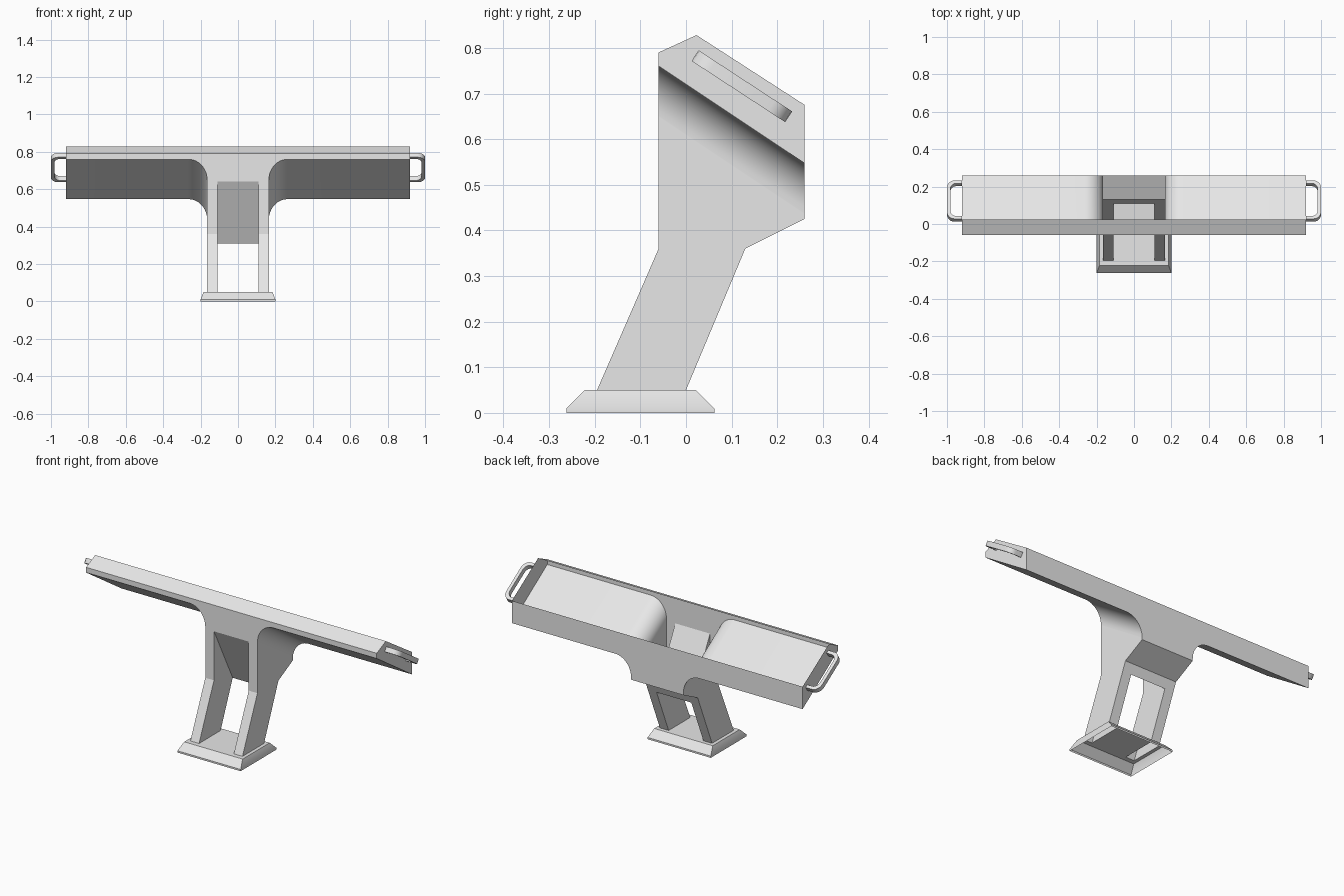
import bpy, bmesh
from math import sin, cos, pi
from mathutils import Vector

cube = bpy.data.objects.get("Cube")
if cube:
    bpy.data.objects.remove(cube, do_unlink=True)

grey = bpy.data.materials.new("light_grey")
grey.use_nodes = True
grey.diffuse_color = (0.8, 0.8, 0.8, 1)
grey.node_tree.nodes["Principled BSDF"].inputs["Base Color"].default_value = (0.8, 0.8, 0.8, 1)


def build(name, panels, outward=None):
    """Join flat panels (lists of corner points) into one object."""
    bm = bmesh.new()
    for pts in panels:
        bm.faces.new([bm.verts.new(p) for p in pts])
    bmesh.ops.remove_doubles(bm, verts=bm.verts, dist=0.0005)
    bmesh.ops.recalc_face_normals(bm, faces=bm.faces)
    bm.faces.ensure_lookup_table()
    # The first panel tells which way is out
    if outward and bm.faces[0].normal.dot(Vector(outward)) < 0:
        bmesh.ops.reverse_faces(bm, faces=bm.faces)
    mesh = bpy.data.meshes.new(name)
    bm.to_mesh(mesh)
    bm.free()
    mesh.materials.append(grey)
    obj = bpy.data.objects.new(name, mesh)
    bpy.context.collection.objects.link(obj)
    bpy.ops.object.select_all(action='DESELECT')
    obj.select_set(True)
    bpy.context.view_layer.objects.active = obj
    bpy.ops.object.shade_smooth_by_angle(angle=0.6)
    return obj


def flip(pts):
    return [(-x, y, z) for x, y, z in pts]


def at_x(x, profile):
    return [(x, y, z) for y, z in profile]


# Main dimensions
END, NECK, SLOT = 0.92, 0.165, 0.11
FRONT, BACK = -0.06, 0.26
R_X, DROP, STEPS = 0.1, 0.11, 12
LOW_F, LOW_B = 0.76, 0.547
TOP_F, RIDGE, TOP_B = (FRONT, 0.79), (0.023, 0.828), (BACK, 0.675)
KNEE_F, KNEE_B, CHIN = (FRONT, 0.36), (0.13, 0.36), (BACK, 0.425)
FOOT_F, FOOT_B = (-0.195, 0.05), (0.0, 0.05)
SLOT_TOP, SLOT_BACK = (FRONT, 0.64), (0.109, 0.31)


def underside(y, low):
    """Half outline from the neck, round the fillet, to the tray end."""
    arc = [pi / 2 * i / STEPS for i in range(STEPS + 1)]
    pts = [(NECK + R_X * (1 - cos(a)), y, low - DROP * (1 - sin(a))) for a in arc]
    return pts + [(END, y, low)]


front_edge, back_edge = underside(FRONT, LOW_F), underside(BACK, LOW_B)

# Open tray: front wall with slot, back wall, lip, ends and curved underside
half = [(SLOT, *SLOT_TOP), (SLOT, *KNEE_F), (NECK, *KNEE_F)] + front_edge + [(END, *TOP_F)]
front_wall = half + flip(half[::-1])
half = [(NECK, *CHIN)] + back_edge + [(END, *TOP_B)]
back_wall = half + flip(half[::-1])
lip = [(-END, *TOP_F), (END, *TOP_F), (END, *RIDGE), (-END, *RIDGE)]
tray = [front_wall, back_wall, lip]
end_wall = at_x(END, [(FRONT, LOW_F), TOP_F, RIDGE, TOP_B, (BACK, LOW_B)])
strips = [[front_edge[i], front_edge[i + 1], back_edge[i + 1], back_edge[i]]
          for i in range(len(front_edge) - 1)]
for panel in [end_wall] + strips:
    tray += [panel, flip(panel)]
build("tray", tray, (0, -1, 0))

# Hollow pedestal: two leaning legs round a slot closed by a sloping plate
side = at_x(NECK, [(FRONT, LOW_F - DROP), KNEE_F, FOOT_F, FOOT_B, KNEE_B, CHIN,
                   (BACK, LOW_B - DROP)])
inner = at_x(SLOT, [SLOT_TOP, KNEE_F, FOOT_F, FOOT_B, SLOT_BACK])
leg_front = [(SLOT, *KNEE_F), (NECK, *KNEE_F), (NECK, *FOOT_F), (SLOT, *FOOT_F)]
half = [(SLOT, *SLOT_BACK), (SLOT, *FOOT_B), (NECK, *FOOT_B), (NECK, *KNEE_B)]
leg_back = half + flip(half[::-1])
chin = [(-NECK, *KNEE_B), (NECK, *KNEE_B), (NECK, *CHIN), (-NECK, *CHIN)]
plate = [(-SLOT, *SLOT_TOP), (SLOT, *SLOT_TOP), (SLOT, *SLOT_BACK), (-SLOT, *SLOT_BACK)]
pedestal = [side, flip(side), leg_back, chin, plate]
for panel in (inner, leg_front):
    pedestal += [panel, flip(panel)]
build("pedestal", pedestal, (1, 0, 0))


# Hollow base: bevelled skirt, top panel with an opening under each leg
def ring(x, y0, y1, z):
    return [(-x, y0, z), (x, y0, z), (x, y1, z), (-x, y1, z)]


rings = [ring(0.2, -0.262, 0.062, 0), ring(0.2, -0.262, 0.062, 0.01),
         ring(0.185, -0.222, 0.022, 0.05)]
base = []
for low, high in zip(rings, rings[1:]):
    for i in range(4):
        j = (i + 1) % 4
        base.append([low[i], low[j], high[j], high[i]])
xs = [-0.185, -NECK, -SLOT, SLOT, NECK, 0.185]
ys = [-0.222, FOOT_F[0], FOOT_B[0], 0.022]
for i in range(5):
    for j in range(3):
        if j == 1 and i in (1, 3):
            continue
        base.append([(xs[i], ys[j], 0.05), (xs[i + 1], ys[j], 0.05),
                     (xs[i + 1], ys[j + 1], 0.05), (xs[i], ys[j + 1], 0.05)])
build("base", base, (0, -1, 0))

# Handles: rounded C-shaped bars lying along the tray slope
start, stop = Vector((0, 0.02, 0.783)), Vector((0, 0.225, 0.649))
along = (stop - start).normalized()
normal = Vector((0, -along.z, along.y))
length = (stop - start).length


def c_path(inset):
    """Points (x, distance along the slope) of the bar outline."""
    reach, rx, ry = 1.0 - inset, 0.04 - inset / 2, 0.045 - inset / 2
    arc = [pi / 2 * i / 6 for i in range(7)]
    first = [(reach - rx * (1 - sin(a)), inset + ry * (1 - cos(a))) for a in arc]
    bend = [(END, inset)] + first
    return bend + [(x, length - d) for x, d in reversed(bend)]


def bar_point(x, d, lift):
    return Vector((x, 0, 0)) + start + along * d + normal * lift


handle = []
HALF = 0.014
outer, hollow = c_path(0), c_path(0.018)
sections = [[bar_point(*o, -HALF), bar_point(*o, HALF), bar_point(*h, HALF), bar_point(*h, -HALF)]
            for o, h in zip(outer, hollow)]
for a, b in zip(sections, sections[1:]):
    for i in range(4):
        j = (i + 1) % 4
        handle.append([a[i], a[j], b[j], b[i]])
handle += [sections[0], sections[-1]]
build("left_handle", handle)
build("right_handle", [flip(p) for p in handle])
